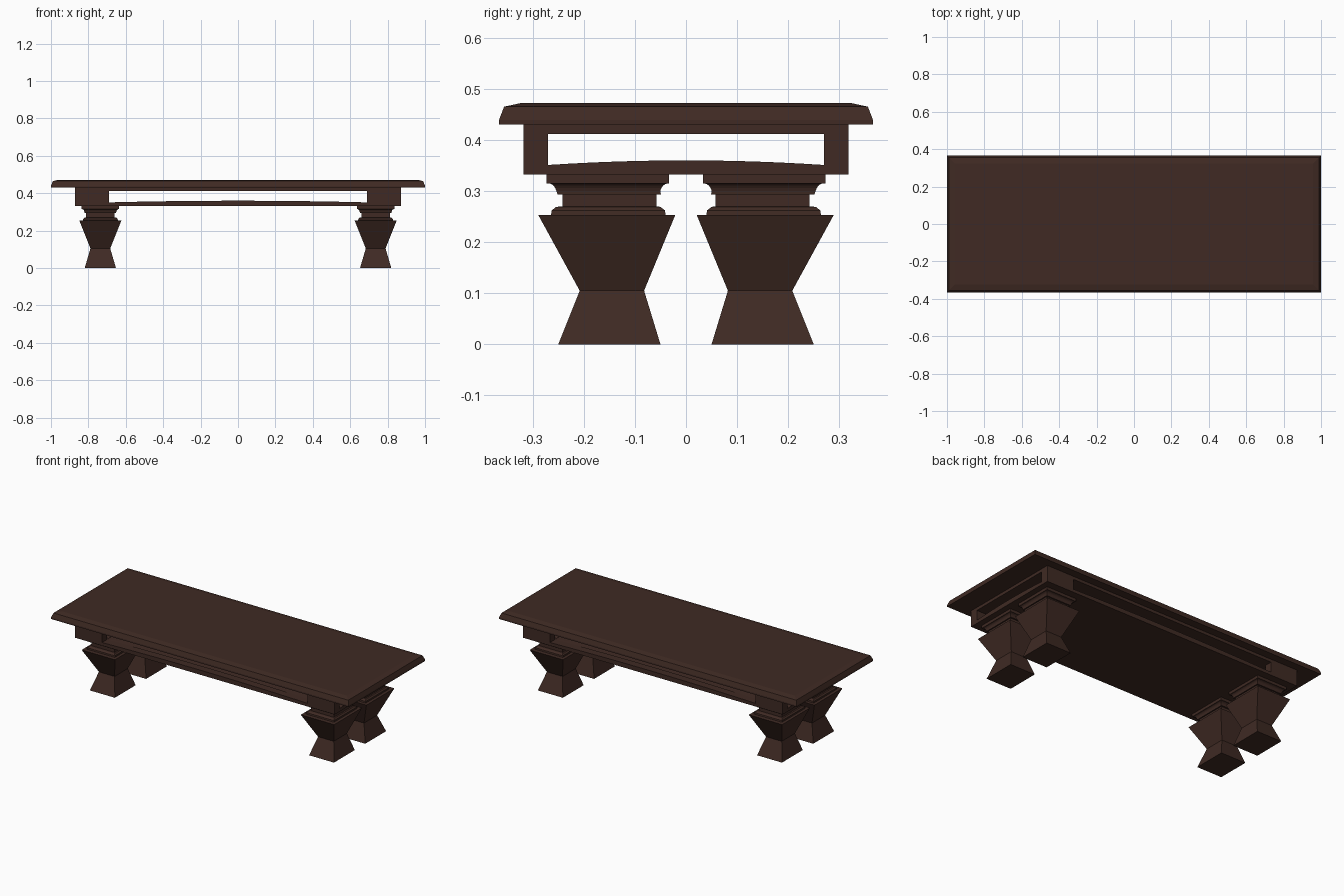
import bpy, bmesh
from math import sin, cos, pi

if "Cube" in bpy.data.objects:
    bpy.data.objects.remove(bpy.data.objects["Cube"])

wood = bpy.data.materials.new("dark_wood")
wood.diffuse_color = (0.05, 0.023, 0.017, 1)
wood.use_nodes = True
wood.node_tree.nodes["Principled BSDF"].inputs["Base Color"].default_value = wood.diffuse_color


def finish(name, bm):
    bmesh.ops.recalc_face_normals(bm, faces=bm.faces[:])
    me = bpy.data.meshes.new(name)
    bm.to_mesh(me)
    bm.free()
    me.materials.append(wood)
    ob = bpy.data.objects.new(name, me)
    bpy.context.collection.objects.link(ob)
    return ob


def stack(name, sections):
    """Loft rectangles given as (cx, cy, half_x, half_y, z), capped at both ends."""
    bm = bmesh.new()
    rings = [[bm.verts.new((cx + sx * hx, cy + sy * hy, z))
              for sx, sy in ((-1, -1), (1, -1), (1, 1), (-1, 1))]
             for cx, cy, hx, hy, z in sections]
    for a, b in zip(rings, rings[1:]):
        for i in range(4):
            j = (i + 1) % 4
            bm.faces.new((a[i], a[j], b[j], b[i]))
    bm.faces.new(rings[0][::-1])
    bm.faces.new(rings[-1])
    return finish(name, bm)


def tunnel(name, half, length, axis):
    """Opening cutter with a gently arched floor, running along the given axis."""
    n = 12
    us = [-1 + 2 * i / n for i in range(n + 1)]
    prof = [(u * half, 0.351 + 0.009 * (1 - u * u)) for u in us]
    prof += [(half, 0.412), (-half, 0.412)]
    bm = bmesh.new()
    ends = [[bm.verts.new((d, p, z) if axis == "x" else (p, d, z)) for p, z in prof]
            for d in (-length, length)]
    a, b = ends
    for i in range(len(prof)):
        j = (i + 1) % len(prof)
        bm.faces.new((a[i], a[j], b[j], b[i]))
    bm.faces.new(a[::-1])
    bm.faces.new(b)
    ob = finish(name, bm)
    ob.hide_render = True
    return ob


# Table top with chamfered upper edge
top_profile = ((0, 0.43), (0, 0.439), (0.01, 0.465), (0.042, 0.472))
stack("table_top", [(0, 0, 1 - d, 0.366 - d, z) for d, z in top_profile])

# Apron box, opened right through in both directions, leaving corner posts
apron = stack("apron", [(0, 0, 0.872, 0.318, 0.332), (0, 0, 0.872, 0.318, 0.431)])
for cutter in (tunnel("cutter_long", 0.27, 1.0, "x"), tunnel("cutter_cross", 0.691, 0.5, "y")):
    mod = apron.modifiers.new("opening", "BOOLEAN")
    mod.operation = "DIFFERENCE"
    mod.solver = "EXACT"
    mod.object = cutter
    bpy.context.view_layer.objects.active = apron
    bpy.ops.object.modifier_apply(modifier=mod.name)
    bpy.data.objects.remove(cutter)

# Leg profile: (centre y, half width in y, z), foot to cap
leg = [(0.15, 0.1, 0), (0.145, 0.063, 0.105), (0.155, 0.134, 0.253),
       (0.152, 0.112, 0.253), (0.152, 0.111, 0.262), (0.152, 0.102, 0.269),
       (0.15, 0.092, 0.27), (0.15, 0.092, 0.293), (0.15, 0.101, 0.293)]
# Cove under the cap
for i in range(1, 6):
    t = i / 5 * pi / 2
    leg.append((0.152, 0.101 + 0.016 * (1 - cos(t)), 0.294 + 0.021 * sin(t)))
leg += [(0.153, 0.12, 0.315), (0.153, 0.12, 0.333)]

for sx, side in ((-1, "left"), (1, "right")):
    for sy, end in ((-1, "front"), (1, "back")):
        stack(f"{end}_{side}_leg", [(sx * 0.736, sy * cy, h * 0.836, h, z) for cy, h, z in leg])
